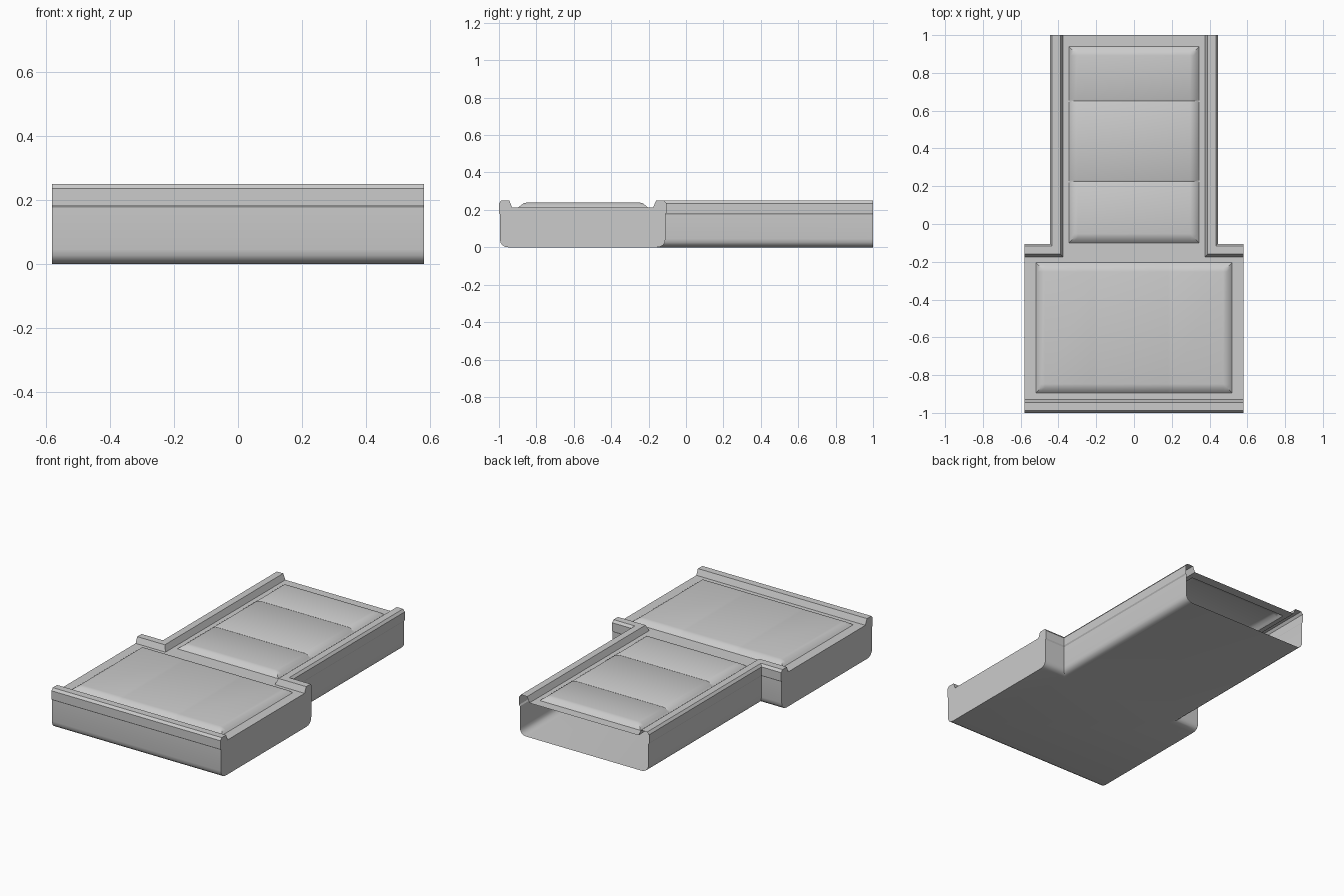
import bpy, bmesh, math

if "Cube" in bpy.data.objects:
    bpy.data.objects.remove(bpy.data.objects["Cube"])

W, N, YB = 0.58, 0.445, -0.105      # wide half width, narrow half width, shoulder y
DECK, CURB = 0.214, 0.07            # deck height, curb thickness

# Outer wall and curb section: (inset from outline, z)
PROFILE = [(0.05, 0), (0.032, 0.003), (0.017, 0.012), (0.008, 0.026), (0.005, 0.045),
           (0.005, 0.176), (0, 0.184), (0, 0.235), (0.012, 0.25),
           (0.055, 0.25), (CURB, DECK)]


def finish(bm, name, recalc=False):
    bmesh.ops.remove_doubles(bm, verts=bm.verts, dist=1e-5)
    if recalc:
        bmesh.ops.recalc_face_normals(bm, faces=bm.faces)
    me = bpy.data.meshes.new(name)
    bm.to_mesh(me)
    bm.free()
    ob = bpy.data.objects.new(name, me)
    bpy.context.collection.objects.link(ob)
    bpy.ops.object.select_all(action='DESELECT')
    ob.select_set(True)
    bpy.context.view_layer.objects.active = ob
    bpy.ops.object.shade_smooth_by_angle(angle=math.radians(28))
    return ob


def face(bm, pts):
    return bm.faces.new([bm.verts.new(p) for p in pts])


def sweep(bm, path):
    """Sweep PROFILE along (x, y, inward x, inward y) stations with mitred corners."""
    rows = [[(x + ix * d, y + iy * d, z) for d, z in PROFILE] for x, y, ix, iy in path]
    for a, b in zip(rows, rows[1:]):
        for i in range(len(PROFILE) - 1):
            face(bm, (a[i], b[i], b[i + 1], a[i + 1]))


# Hollow T-shaped shell: walls with curbs, closed side ends, open rear end
bm = bmesh.new()
sweep(bm, [(-W, -1, 0, 1), (W, -1, 0, 1)])
sweep(bm, [(W, YB, 0, -1), (N, YB, -1, -1), (N, 1, -1, 0)])
sweep(bm, [(-N, 1, 1, 0), (-N, YB, 1, -1), (-W, YB, 0, -1)])
for s in (1, -1):
    end = [(s * W, -1 + d, z) for d, z in PROFILE]
    end += [(s * W, YB - d, z) for d, z in reversed(PROFILE)]
    face(bm, end[::s])
b = PROFILE[0][0]
face(bm, [(-W, -1 + b, 0), (-W, YB - b, 0), (-N + b, YB - b, 0), (-N + b, 1, 0),
          (N - b, 1, 0), (N - b, YB - b, 0), (W, YB - b, 0), (W, -1 + b, 0)])
finish(bm, "corridor_shell", recalc=True)

# Panel rectangles: x half width, y range
WIDE = (0.52, -0.895, -0.205)
NARROW = (0.345, -0.1, 0.94)

# Deck around the two panel openings
bm = bmesh.new()
xs = sorted(s * v for v in (W, WIDE[0], N - CURB, NARROW[0]) for s in (1, -1))
ys = [-1 + CURB, WIDE[1], WIDE[2], YB - CURB, NARROW[1], NARROW[2], 1]
for x0, x1 in zip(xs, xs[1:]):
    for y0, y1 in zip(ys, ys[1:]):
        cx, cy = abs(x0 + x1) / 2, (y0 + y1) / 2
        outside = cy > YB - CURB and cx > N - CURB
        hole = any(cx < p[0] and p[1] < cy < p[2] for p in (WIDE, NARROW))
        if not outside and not hole:
            face(bm, [(x0, y0, DECK), (x1, y0, DECK), (x1, y1, DECK), (x0, y1, DECK)])
finish(bm, "deck_frame")

BEVEL = [(0, 0), (0.01, 0.009), (0.028, 0.022), (0.048, 0.026)]   # inset, rise


def panel(name, rect, seams_x=(), seams_y=(), depth=0.004):
    """Raised floor panel with bevelled rim and shallow V seams."""
    hx, y0, y1 = rect

    def stations(a, c, seams):
        st = [(a + i, h, 0) for i, h in BEVEL] + [(c - i, h, 0) for i, h in BEVEL]
        for s in seams:
            st += [(s - 0.009, BEVEL[-1][1], 0), (s, BEVEL[-1][1], depth),
                   (s + 0.009, BEVEL[-1][1], 0)]
        return sorted(st)

    us, vs = stations(-hx, hx, seams_x), stations(y0, y1, seams_y)
    bm = bmesh.new()
    grid = [[(x, y, DECK + max(0, min(hu, hv) - gu - gv)) for y, hv, gv in vs]
            for x, hu, gu in us]
    for i in range(len(us) - 1):
        for j in range(len(vs) - 1):
            a, b, c, d = grid[i][j], grid[i + 1][j], grid[i + 1][j + 1], grid[i][j + 1]
            if abs(a[2] + c[2] - b[2] - d[2]) < 1e-6:
                face(bm, (a, b, c, d))
            elif abs(a[2] - c[2]) > 1e-6:      # mitred corner cells
                face(bm, (a, b, c))
                face(bm, (a, c, d))
            else:
                face(bm, (a, b, d))
                face(bm, (b, c, d))
    finish(bm, name)


panel("wide_floor_panel", WIDE, seams_x=(-0.2, 0.19), depth=0.001)
panel("narrow_floor_panel", NARROW, seams_y=(0.225, 0.65))
